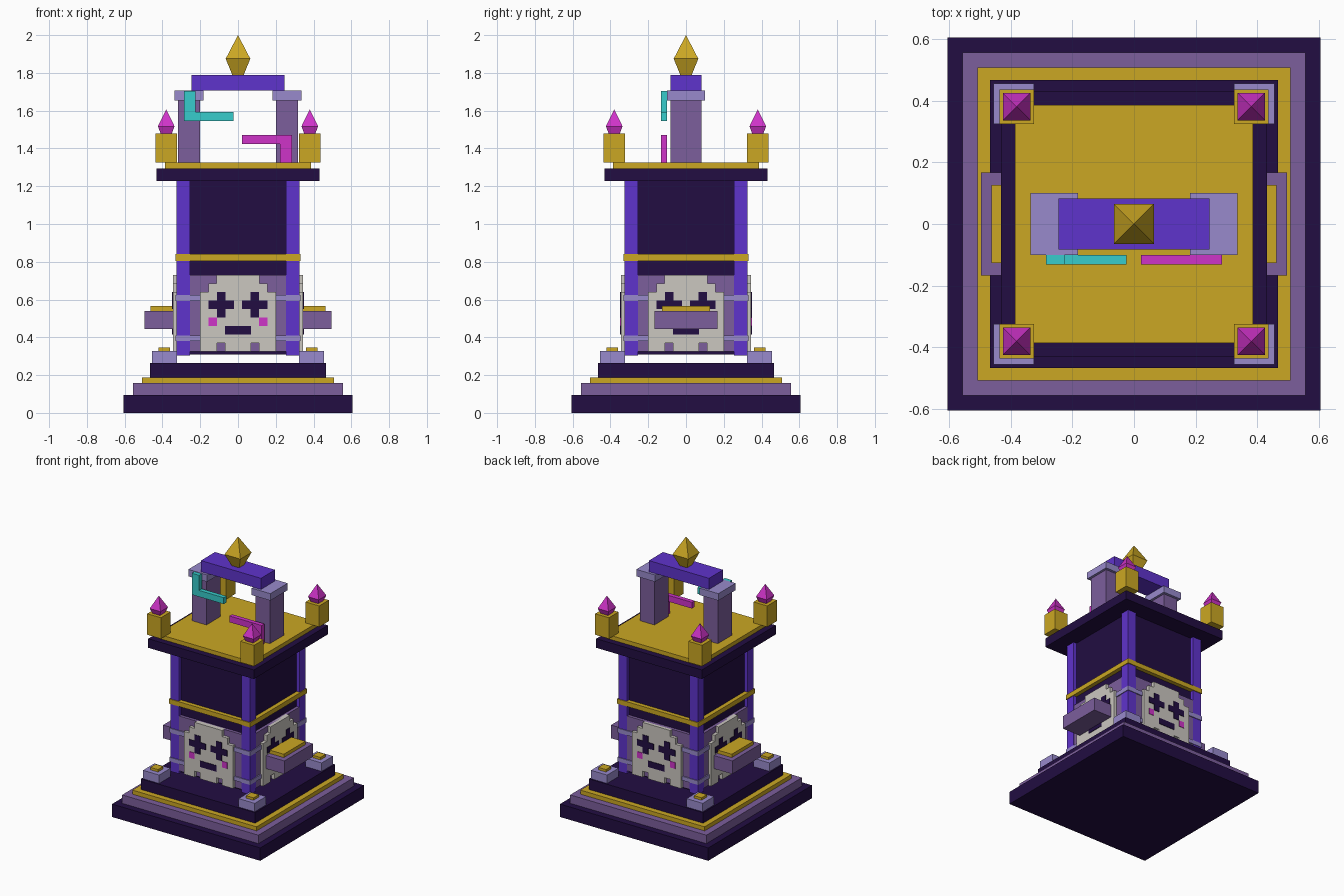
import bpy, bmesh, math
from mathutils import Matrix

if "Cube" in bpy.data.objects:
    bpy.data.objects.remove(bpy.data.objects["Cube"])


def mat(name, r, g, b):
    m = bpy.data.materials.new(name)
    lin = lambda c: (c / 255 / 12.92) if c < 11 else ((c / 255 + 0.055) / 1.055) ** 2.4
    m.diffuse_color = (lin(r), lin(g), lin(b), 1)
    m.use_nodes = True
    m.node_tree.nodes["Principled BSDF"].inputs["Base Color"].default_value = m.diffuse_color
    return m


DARK = mat("dark_violet", 34, 13, 66)
MAUVE = mat("mauve", 124, 94, 156)
LAV = mat("lavender", 152, 138, 204)
PURPLE = mat("bright_purple", 95, 51, 204)
GOLD = mat("gold", 203, 167, 35)
CREAM = mat("cream", 203, 199, 192)
TEAL = mat("teal", 55, 204, 204)
PINK = mat("magenta", 207, 51, 201)


def finish(name, bm, material, turn=0):
    bmesh.ops.recalc_face_normals(bm, faces=bm.faces)
    bm.transform(Matrix.Rotation(turn, 4, 'Z'))
    me = bpy.data.meshes.new(name)
    bm.to_mesh(me)
    bm.free()
    me.materials.append(material)
    ob = bpy.data.objects.new(name, me)
    bpy.context.collection.objects.link(ob)
    return ob


def box(name, material, x, y, z, turn=0):
    """Box from (min, max) ranges."""
    bm = bmesh.new()
    bmesh.ops.create_cube(bm, size=1)
    for v in bm.verts:
        v.co = [r[0] if c < 0 else r[1] for c, r in zip(v.co, (x, y, z))]
    return finish(name, bm, material, turn)


def slab(name, material, half, z0, z1):
    return box(name, material, (-half, half), (-half, half), (z0, z1))


def block(name, material, cx, cy, half, z0, z1):
    return box(name, material, (cx - half, cx + half), (cy - half, cy + half), (z0, z1))


def prism(name, material, outline, y0, y1, turn=0):
    """Extrude an x-z outline along y."""
    bm = bmesh.new()
    f = bm.faces.new([bm.verts.new((x, y0, z)) for x, z in outline])
    ext = bmesh.ops.extrude_face_region(bm, geom=[f])["geom"]
    bmesh.ops.translate(bm, vec=(0, y1 - y0, 0),
                        verts=[v for v in ext if isinstance(v, bmesh.types.BMVert)])
    return finish(name, bm, material, turn)


def gem(name, material, cx, cy, rings, tip):
    """Four-sided crystal: square rings (half, z) closed by a point."""
    bm = bmesh.new()
    loops = [[bm.verts.new((cx + h * sx, cy + h * sy, z))
              for sx, sy in ((-1, -1), (1, -1), (1, 1), (-1, 1))] for h, z in rings]
    bm.faces.new(loops[0])
    top = bm.verts.new((cx, cy, tip))
    for i in range(4):
        j = (i + 1) % 4
        bm.faces.new((loops[0][i], loops[0][j], loops[1][j], loops[1][i]))
        bm.faces.new((loops[1][i], loops[1][j], top))
    return finish(name, bm, material)


# Stepped base
slab("base_step", DARK, 0.605, 0, 0.095)
slab("middle_step", MAUVE, 0.556, 0.095, 0.157)
slab("gold_step", GOLD, 0.507, 0.157, 0.187)
slab("top_step", DARK, 0.466, 0.187, 0.265)

# Tower body, bands and roof
slab("tower_core", DARK, 0.30, 0.308, 1.23)
slab("gold_band", GOLD, 0.331, 0.805, 0.84)
for z0, z1 in ((0.38, 0.41), (0.592, 0.625)):
    slab("lavender_band", LAV, 0.33, z0, z1)
slab("roof_slab", DARK, 0.431, 1.228, 1.295)
slab("roof_plate", GOLD, 0.386, 1.295, 1.325)

# Corner parts: feet, pillars, roof posts and crystals
for sx in (-1, 1):
    for sy in (-1, 1):
        block("foot_block", LAV, 0.39 * sx, 0.39 * sy, 0.066, 0.265, 0.327)
        block("foot_cap", GOLD, 0.39 * sx, 0.39 * sy, 0.031, 0.327, 0.345)
        block("corner_pillar", PURPLE, 0.29 * sx, 0.29 * sy, 0.035, 0.305, 1.228)
        block("roof_post", GOLD, 0.38 * sx, 0.38 * sy, 0.056, 1.325, 1.48)
        gem("post_crystal", PINK, 0.38 * sx, 0.38 * sy,
            ((0.030, 1.48), (0.044, 1.517)), 1.607)

# Blocky face panel on each of the four sides
half = [(0.0675, 0.325), (0.0675, 0.37), (0.1125, 0.37), (0.1125, 0.325), (0.2, 0.325),
        (0.2, 0.64), (0.157, 0.64), (0.157, 0.685), (0.1125, 0.685), (0.1125, 0.73)]
outline = half + [(-x, z) for x, z in reversed(half)]
FRONT = (-0.349, -0.343)
for k in range(4):
    t = k * math.pi / 2
    box("face_backing", MAUVE, (-0.255, 0.255), (-0.322, -0.295), (0.325, 0.73), t)
    prism("face_mask", CREAM, outline, -0.345, -0.31, t)
    box("mouth", DARK, (-0.0675, 0.0675), FRONT, (0.415, 0.46), t)
    for s in (-1, 1):
        span = lambda a, b: (min(a * s, b * s), max(a * s, b * s))
        c, a, b = 0.088, 0.0225, 0.0675
        cross = [(-b, -a), (-a, -a), (-a, -b), (a, -b), (a, -a), (b, -a),
                 (b, a), (a, a), (a, b), (-a, b), (-a, a), (-b, a)]
        prism("cross_eye", DARK, [(c * s + x, 0.573 + z) for x, z in cross], *FRONT, t)
        box("cheek", PINK, span(0.1125, 0.155), FRONT, (0.46, 0.505), t)

# Side trays
for t in (0, math.pi):
    box("side_tray", MAUVE, (0.343, 0.495), (-0.167, 0.167), (0.443, 0.54), t)
    box("tray_top", GOLD, (0.345, 0.462), (-0.126, 0.126), (0.54, 0.565), t)

# Rooftop arch
for t in (0, math.pi):
    box("arch_column", MAUVE, (0.2, 0.317), (-0.082, 0.082), (1.325, 1.655), t)
    box("arch_capital", LAV, (0.182, 0.335), (-0.101, 0.101), (1.655, 1.706), t)
box("arch_beam", PURPLE, (-0.245, 0.245), (-0.082, 0.082), (1.706, 1.788))
gem("top_crystal", GOLD, 0, 0, ((0.030, 1.788), (0.065, 1.875)), 2.0)

# Bent pipes in front of the arch
prism("teal_pipe", TEAL, [(-0.285, 1.545), (-0.024, 1.545), (-0.024, 1.592),
                          (-0.225, 1.592), (-0.225, 1.703), (-0.285, 1.703)], -0.132, -0.1)
prism("magenta_pipe", PINK, [(0.285, 1.325), (0.285, 1.47), (0.022, 1.47),
                             (0.022, 1.424), (0.222, 1.424), (0.222, 1.325)], -0.132, -0.1)
